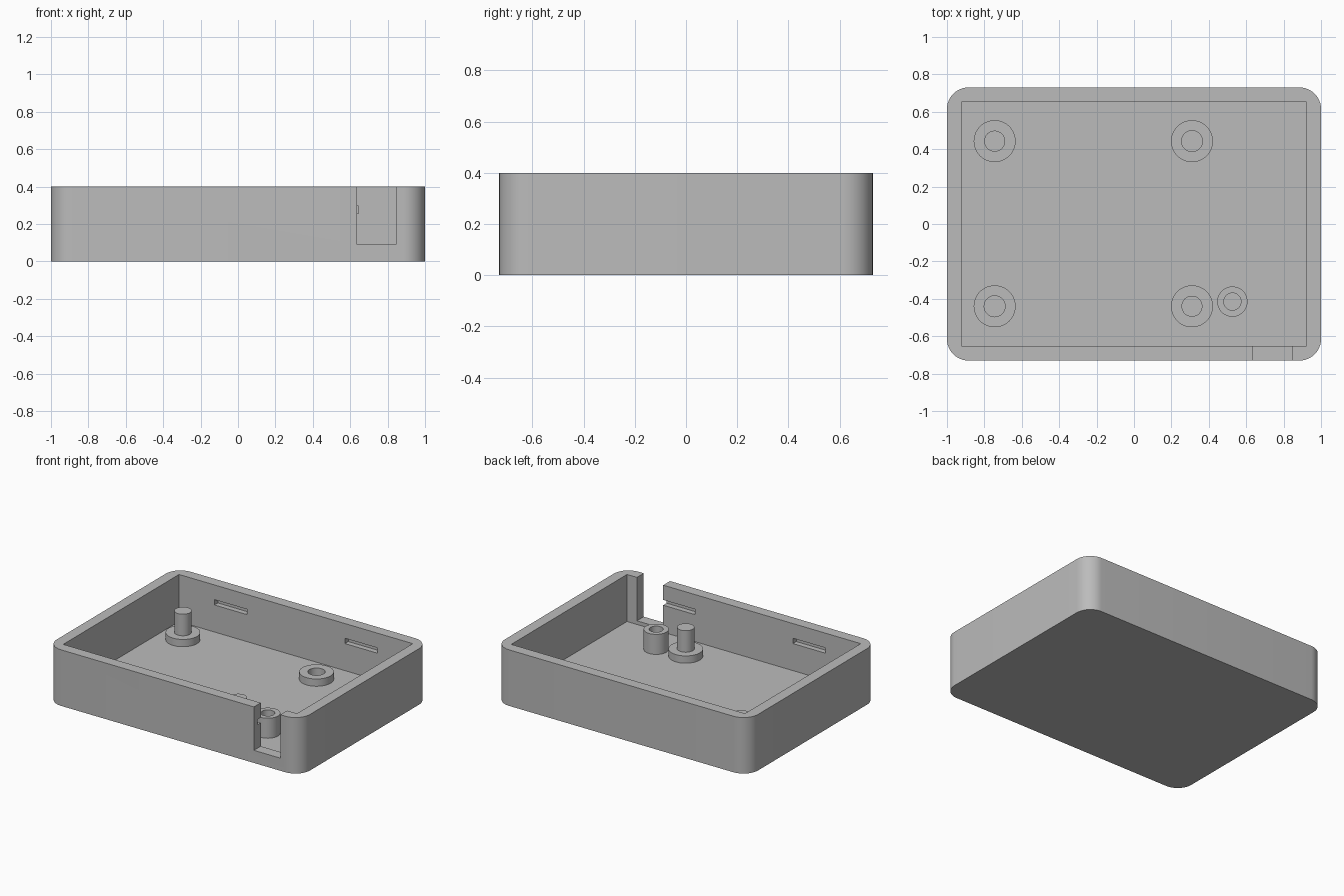
import bpy, bmesh, math
from mathutils import Matrix, Vector

if "Cube" in bpy.data.objects:
    bpy.data.objects.remove(bpy.data.objects["Cube"], do_unlink=True)

HX, HY, TOP = 1.0, 0.73, 0.4      # half length, half depth, height
WALL, FLOOR, CORNER = 0.077, 0.064, 0.115

grey = bpy.data.materials.new("plain grey")
grey.use_nodes = True
grey.diffuse_color = (0.5, 0.5, 0.5, 1)
grey.node_tree.nodes["Principled BSDF"].inputs["Base Color"].default_value = (0.5, 0.5, 0.5, 1)


def make_object(name, bm):
    bmesh.ops.recalc_face_normals(bm, faces=bm.faces)
    mesh = bpy.data.meshes.new(name)
    bm.to_mesh(mesh)
    bm.free()
    mesh.materials.append(grey)
    obj = bpy.data.objects.new(name, mesh)
    bpy.context.collection.objects.link(obj)
    return obj


def activate(obj):
    bpy.ops.object.select_all(action='DESELECT')
    obj.select_set(True)
    bpy.context.view_layer.objects.active = obj


def smooth(obj):
    activate(obj)
    bpy.ops.object.shade_smooth_by_angle(angle=math.radians(30))


def box(name, low, high):
    low, high = Vector(low), Vector(high)
    bm = bmesh.new()
    bmesh.ops.create_cube(bm, size=1, matrix=Matrix.Translation((low + high) / 2)
                          @ Matrix.Diagonal((high - low).to_4d()))
    return make_object(name, bm)


def cut(target, cutter):
    mod = target.modifiers.new("cut", 'BOOLEAN')
    mod.operation, mod.solver, mod.object = 'DIFFERENCE', 'EXACT', cutter
    activate(target)
    bpy.ops.object.modifier_apply(modifier=mod.name)
    bpy.data.objects.remove(cutter, do_unlink=True)


def lathe(name, x, y, profile, sides=48):
    # Revolve a radius/height profile about a vertical axis
    bm = bmesh.new()
    verts = [bm.verts.new((r, 0, z)) for r, z in profile]
    edges = [bm.edges.new(pair) for pair in zip(verts, verts[1:])]
    bmesh.ops.spin(bm, geom=verts + edges, cent=(0, 0, 0), axis=(0, 0, 1),
                   angle=math.tau, steps=sides, use_merge=True)
    bmesh.ops.remove_doubles(bm, verts=bm.verts, dist=1e-5)
    bmesh.ops.translate(bm, verts=bm.verts, vec=(x, y, 0))
    obj = make_object(name, bm)
    smooth(obj)
    return obj


# Tray body: rounded block, hollowed out
bm = bmesh.new()
bmesh.ops.create_cube(bm, size=1, matrix=Matrix.Translation((0, 0, TOP / 2))
                      @ Matrix.Diagonal((2 * HX, 2 * HY, TOP, 1)))
uprights = [e for e in bm.edges if abs(e.verts[0].co.z - e.verts[1].co.z) > 0.1]
bmesh.ops.bevel(bm, geom=uprights, offset=CORNER, segments=12, profile=0.5, affect='EDGES')
tray = make_object("tray", bm)
ix, iy = HX - WALL, HY - WALL
cut(tray, box("cavity_cutter", (-ix, -iy, FLOOR), (ix, iy, 1)))

# Cable notch in the front wall
cut(tray, box("notch_cutter", (0.637, -1, 0.09), (0.845, -iy + 0.02, 1)))

# Shallow snap slots inside the front and back walls
for x in (-0.515, 0.515):
    for side in (-1, 1):
        ys = sorted((side * (iy - 0.03), side * (iy + 0.038)))
        cut(tray, box("slot_cutter", (x - 0.128, ys[0], 0.257), (x + 0.128, ys[1], 0.295)))
smooth(tray)

# Board supports: two with pegs, two with open holes, on opposite diagonals
R, r, SEAT, PEG = 0.112, 0.056, 0.116, 0.27
peg = [(R, FLOOR), (R, SEAT), (r, SEAT), (r, PEG), (0, PEG)]
ring = [(R, FLOOR), (R, SEAT), (r, SEAT), (r, FLOOR)]
lathe("peg_support_back", -0.745, 0.443, peg)
lathe("peg_support_front", 0.31, -0.44, peg)
lathe("ring_support_back", 0.31, 0.443, ring)
lathe("ring_support_front", -0.745, -0.44, ring)

# Tall hollow post beside the notch
lathe("hollow_post", 0.526, -0.415,
      [(0.081, FLOOR), (0.081, 0.207), (0.046, 0.207), (0.046, FLOOR)])
